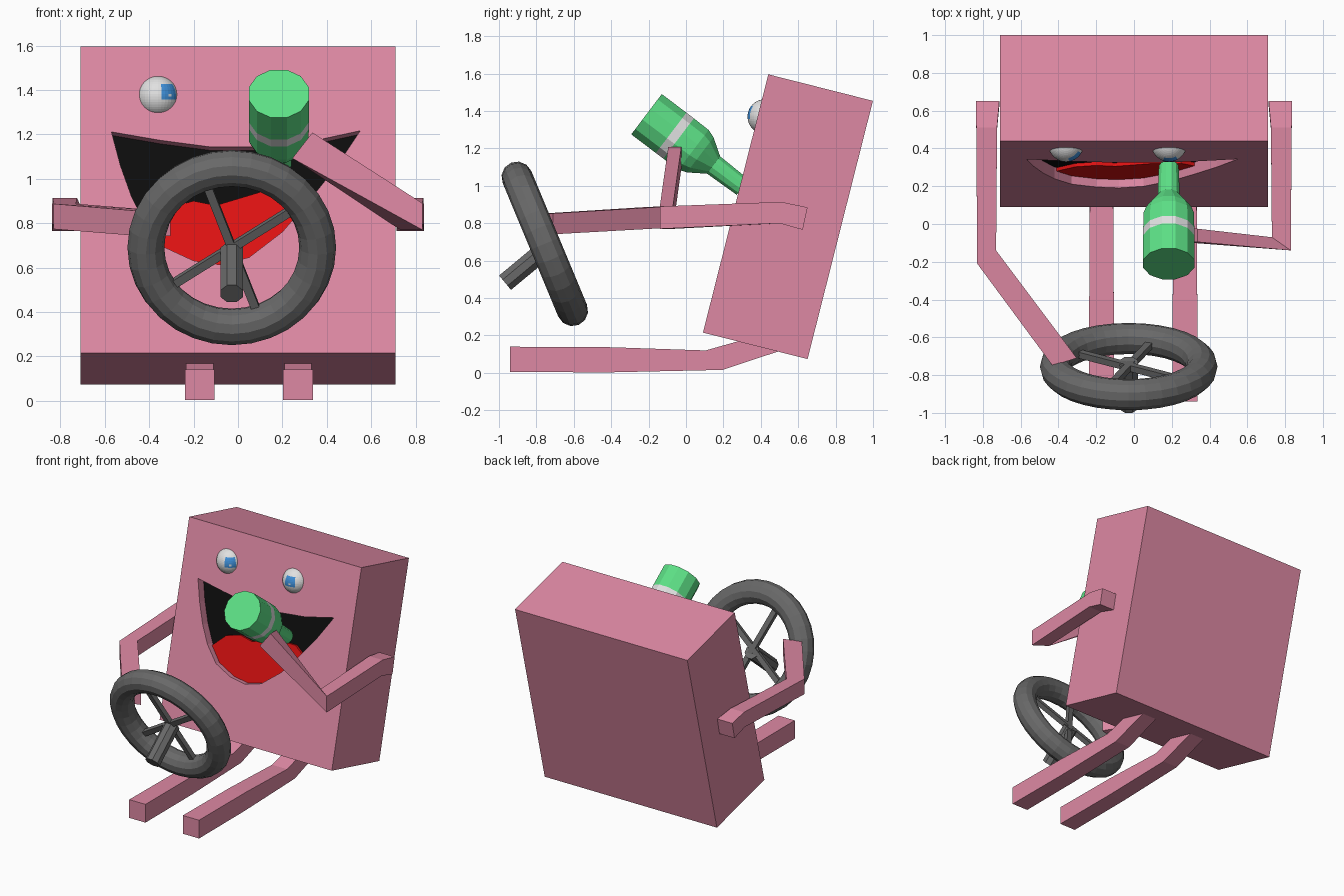
import bpy, bmesh
from math import radians, sin, cos, pi, atan2, asin, degrees
from mathutils import Matrix, Vector

if "Cube" in bpy.data.objects:
    bpy.data.objects.remove(bpy.data.objects["Cube"])


def material(name, rgb):
    m = bpy.data.materials.new(name)
    m.diffuse_color = (*rgb, 1)
    m.use_nodes = True
    m.node_tree.nodes["Principled BSDF"].inputs["Base Color"].default_value = m.diffuse_color
    return m


PINK = material("pink", (0.73, 0.25, 0.37))
BLACK = material("black", (0.004, 0.004, 0.004))
RED = material("red", (0.75, 0.006, 0.006))
WHITE = material("white", (0.75, 0.75, 0.75))
BLUE = material("blue", (0.05, 0.28, 0.70))
GREY = material("dark grey", (0.14, 0.14, 0.14))
GREEN = material("green", (0.11, 0.75, 0.24))


def finish(name, bm, mats, matrix=Matrix()):
    bmesh.ops.recalc_face_normals(bm, faces=bm.faces)
    me = bpy.data.meshes.new(name)
    bm.to_mesh(me)
    bm.free()
    me.transform(matrix)
    for m in mats:
        me.materials.append(m)
    ob = bpy.data.objects.new(name, me)
    bpy.context.collection.objects.link(ob)
    return ob


def skin(bm, rings, cap=True):
    """Bridge equal rings of points into a closed tube; returns faces per span."""
    vs = [[bm.verts.new(p) for p in r] for r in rings]
    n = len(vs[0])
    spans = [[bm.faces.new((a[i], a[(i + 1) % n], b[(i + 1) % n], b[i])) for i in range(n)]
             for a, b in zip(vs, vs[1:])]
    if cap:
        bm.faces.new(vs[0])
        bm.faces.new(vs[-1])
    return spans


def limb(name, sections):
    """Square limb from sections of (centre, half side vector, half up vector)."""
    bm = bmesh.new()
    rings = []
    for c, a, b in sections:
        c, a, b = Vector(c), Vector(a), Vector(b)
        rings.append([c + a + b, c - a + b, c - a - b, c + a - b])
    skin(bm, rings)
    return finish(name, bm, [PINK])


# Body: leaning slab with a recessed mouth in the front face
TILT = Matrix.Translation((0, 0.545, 0.835)) @ Matrix.Rotation(radians(-14.2), 4, 'X')
W, D, H = 0.71, 0.2885, 0.712
DEPTH = 0.065


def face_pt(p, y):
    """Front-view x, z to a point on the slab's front, in slab space."""
    return Vector((p[0], y, (p[1] - 0.905) / 0.969))


lower_lip = [(-0.57, 1.21), (-0.53, 1.06), (-0.48, 0.92), (-0.42, 0.80), (-0.33, 0.69),
             (-0.2, 0.63), (-0.08, 0.612), (0.05, 0.645), (0.2, 0.76), (0.32, 0.90),
             (0.44, 1.05), (0.55, 1.215)]
upper_lip = [(0.32, 1.165), (0.1, 1.143), (-0.13, 1.143), (-0.35, 1.172)]
mouth = lower_lip + upper_lip

bm = bmesh.new()
corners = [(-W, -H), (W, -H), (W, H), (-W, H)]
front = [bm.verts.new((x, -D, z)) for x, z in corners]
back = [bm.verts.new((x, D, z)) for x, z in corners]
rim = [bm.verts.new(face_pt(p, -D)) for p in mouth]
inner = [bm.verts.new(face_pt(p, -D + DEPTH)) for p in mouth]
edges = [bm.edges.new((loop[i - 1], loop[i])) for loop in (front, rim) for i in range(len(loop))]
bmesh.ops.triangle_fill(bm, edges=edges, use_beauty=True, use_dissolve=False)
for a, b in ((front, back), (rim, inner)):
    for i in range(len(a)):
        bm.faces.new((a[i - 1], a[i], b[i], b[i - 1]))
bm.faces.new(back)
bm.faces.new(inner).material_index = 1
finish("body", bm, [PINK, BLACK], TILT)

# Tongue filling the bottom of the mouth
tongue = [(-0.41, 0.79)] + lower_lip[4:10] + [(0.25, 0.95), (0.1, 0.95), (0.0, 0.92),
                                              (-0.1, 0.89), (-0.2, 0.91), (-0.31, 0.88)]
bm = bmesh.new()
skin(bm, [[face_pt(p, -D + y) for p in tongue] for y in (DEPTH - 0.02, DEPTH - 0.001)])
finish("tongue", bm, [RED], TILT)

# Eyes: pupil and glint chosen by direction on the ball
for side, x, gaze in (("left", -0.36, 31), ("right", 0.185, 3)):
    bm = bmesh.new()
    bmesh.ops.create_uvsphere(bm, u_segments=36, v_segments=24, radius=0.093)
    for f in bm.faces:
        d = f.calc_center_median().normalized()
        az = degrees(atan2(d.x, -d.y)) - gaze
        el = degrees(asin(d.z)) - 15
        if abs(az) < 25 and abs(el) < 23:
            f.material_index = 1
        if 0 < az < 10 and -12 < el < -4:
            f.material_index = 0
    finish(side + "_eye", bm, [WHITE, BLUE], Matrix.Translation((x, 0.422, 1.37)))

# Legs
for side, x in (("left", -0.172), ("right", 0.27)):
    limb(side + "_leg", [((x, -0.94, 0.072), (0.067, 0, 0), (0, 0, 0.068)),
                         ((x, -0.4, 0.07), (0.065, 0, 0), (0, 0, 0.067)),
                         ((x, 0.15, 0.068), (0.062, 0, 0), (0, 0.045, -0.052)[:1] + (-0.045, 0.052)),
                         ((x, 0.55, 0.19), (0.06, 0, 0), (0, -0.02, 0.05))])


# Arms: shared upper arm, separate forearms
def shoulder(s):
    return [((0.775 * s, 0.637, 0.825), (0.062 * s, 0, 0), (0, 0.013, 0.06)),
            ((0.78 * s, 0.505, 0.857), (0.055 * s, 0, 0), (0, 0.005, 0.057))]


limb("right_arm", shoulder(1) + [((0.78, -0.105, 0.83), (0.05, -0.035, 0), (0, 0, 0.06)),
                                 ((0.29, -0.06, 1.15), (0, -0.035, 0), (0.045, 0, 0.058))])
limb("left_arm", shoulder(-1) + [((-0.78, -0.175, 0.83), (-0.05, -0.035, 0), (0, 0, 0.057)),
                                 ((-0.367, -0.73, 0.797), (-0.064, -0.02, 0), (0, 0, 0.056))])

# Steering wheel: ring, crossed spokes and column stub
HUB = Vector((-0.028, -0.755, 0.69))
WHEEL = Matrix.Translation(HUB) @ Matrix.Rotation(radians(112.6), 4, 'X')
bm = bmesh.new()
N, M = 32, 12
rings = []
for i in range(N):
    a = 2 * pi * i / N
    rings.append([])
    for j in range(M):
        b = 2 * pi * j / M
        r = 0.387 + 0.083 * cos(b)
        rings[-1].append((r * cos(a), r * sin(a), 0.083 * sin(b)))
skin(bm, rings + rings[:1], cap=False)
bmesh.ops.remove_doubles(bm, verts=bm.verts, dist=1e-5)
finish("wheel_rim", bm, [GREY], WHEEL)

for k, ang in enumerate((34, 110)):
    bm = bmesh.new()
    bmesh.ops.create_cube(bm, size=1)
    finish(f"wheel_spoke_{k + 1}", bm, [GREY], WHEEL @ Matrix.Rotation(radians(ang), 4, 'Z')
           @ Matrix.Diagonal((0.72, 0.038, 0.035, 1)))


def lathe(name, start, axis, profile, sides, mats, band=None):
    bm = bmesh.new()
    spans = skin(bm, [[(r * cos(2 * pi * (i + 0.5) / sides), r * sin(2 * pi * (i + 0.5) / sides), t)
                       for i in range(sides)] for t, r in profile])
    if band is not None:
        for f in spans[band]:
            f.material_index = 1
    turn = Vector(axis).to_track_quat('Z', 'Y').to_matrix().to_4x4()
    finish(name, bm, mats, Matrix.Translation(start) @ turn)


lathe("wheel_column", (-0.028, -0.735, 0.675), (0, -0.235, -0.195),
      [(0, 0.054), (0.302, 0.054)], 8, [GREY])

# Bottle tipped into the mouth, with a pale label band
lathe("bottle", (0.184, -0.211, 1.383), (0, 0.797, -0.604),
      [(0, 0.14), (0.165, 0.14), (0.215, 0.14), (0.315, 0.138), (0.36, 0.122),
       (0.45, 0.06), (0.645, 0.054)], 12, [GREEN, WHITE], band=1)
